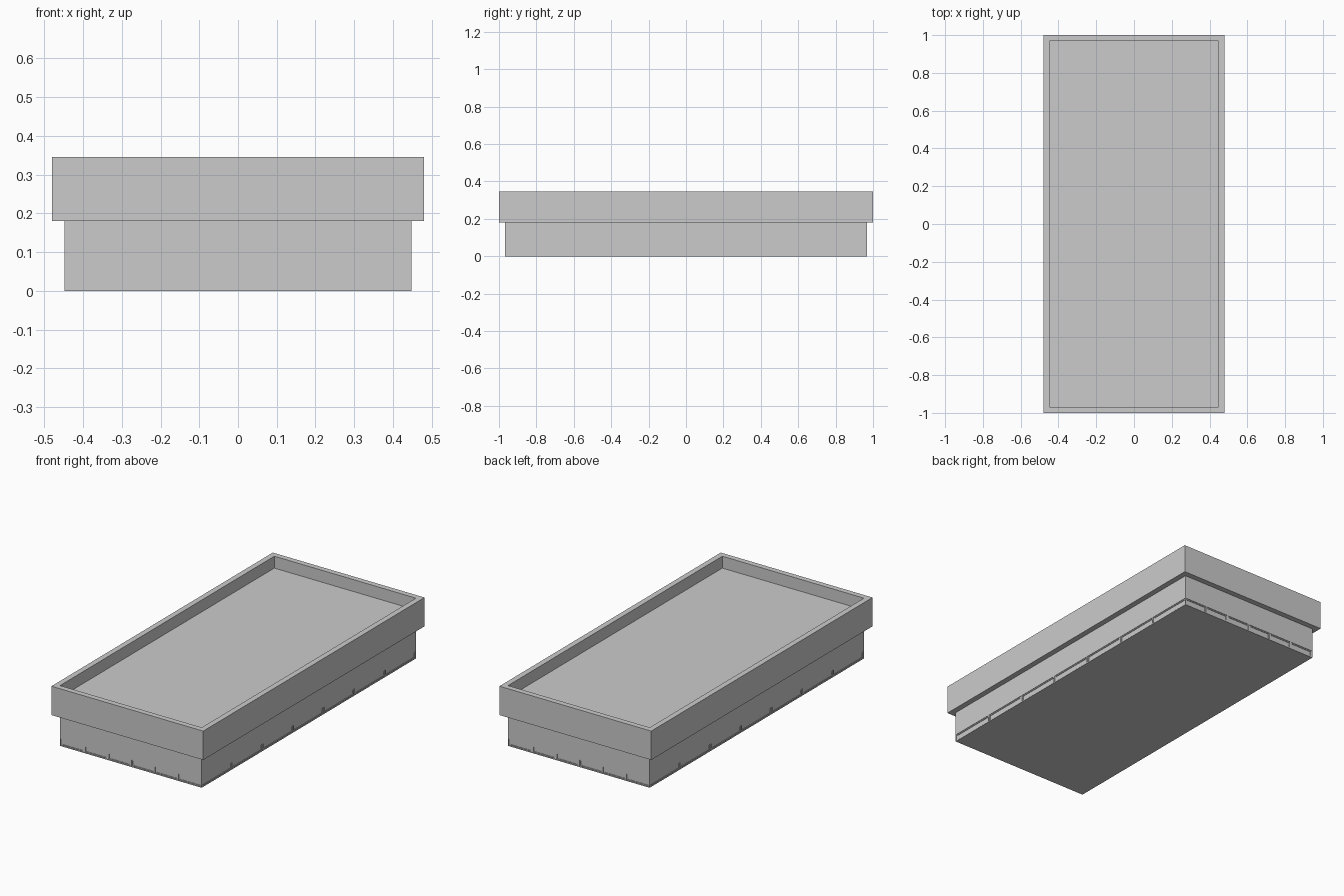
import bpy, bmesh
from mathutils import Vector

if "Cube" in bpy.data.objects:
    bpy.data.objects.remove(bpy.data.objects["Cube"])

BX, BY = 0.448, 0.968      # lower storey half sizes
RX, RY = 0.48, 1.0         # roof band half sizes
Z_WIN, Z_BAND, Z_ROOF, Z_TOP = 0.045, 0.18, 0.277, 0.345


def finish(bm, name):
    bmesh.ops.remove_doubles(bm, verts=bm.verts, dist=1e-5)
    mesh = bpy.data.meshes.new(name)
    bm.to_mesh(mesh)
    bm.free()
    ob = bpy.data.objects.new(name, mesh)
    bpy.context.collection.objects.link(ob)
    return ob


def wall(bm, start, end, count):
    """Wall split in columns; returns the low window cells."""
    cells = []
    for i in range(count):
        a = start.lerp(end, i / count)
        b = start.lerp(end, (i + 1) / count)
        for z0, z1 in ((0, Z_WIN), (Z_WIN, Z_BAND)):
            f = bm.faces.new([bm.verts.new((p.x, p.y, z)) for p, z in
                              ((a, z0), (b, z0), (b, z1), (a, z1))])
            if z0 == 0:
                cells.append(f)
    return cells


def sink(bm, faces, margin, depth):
    """Inset each face, then push it straight inward."""
    bmesh.ops.inset_individual(bm, faces=faces, thickness=margin, depth=0)
    faces = bmesh.ops.extrude_discrete_faces(bm, faces=faces)["faces"]
    for f in faces:
        f.normal_update()
        bmesh.ops.translate(bm, verts=f.verts, vec=f.normal * -depth)
    return faces


# Lower storey with a row of recessed windows on every side
bm = bmesh.new()
corners = [Vector((x, y, 0)) for x, y in
           ((-BX, -BY), (BX, -BY), (BX, BY), (-BX, BY))]
windows = []
for i in range(4):
    windows += wall(bm, corners[i], corners[(i + 1) % 4], (6, 7)[i % 2])
bm.faces.new([bm.verts.new(c) for c in reversed(corners)])
bm.normal_update()
windows = sink(bm, windows, 0.0055, 0.003)
bm.normal_update()
sink(bm, windows, 0.008, 0.003)
finish(bm, "lower_storey")

# Overhanging roof band with parapet and sunken flat roof
bm = bmesh.new()
rings = []
for hx, hy, z in ((RX, RY, Z_BAND), (RX, RY, Z_TOP), (BX, BY, Z_TOP), (BX, BY, Z_ROOF)):
    rings.append([bm.verts.new((sx * hx, sy * hy, z)) for sx, sy in
                  ((-1, -1), (1, -1), (1, 1), (-1, 1))])
for lo, hi in zip(rings, rings[1:]):
    for i in range(4):
        j = (i + 1) % 4
        bm.faces.new((lo[i], lo[j], hi[j], hi[i]))
bm.faces.new(rings[0][::-1])
bm.faces.new(rings[-1])
finish(bm, "roof_parapet")
